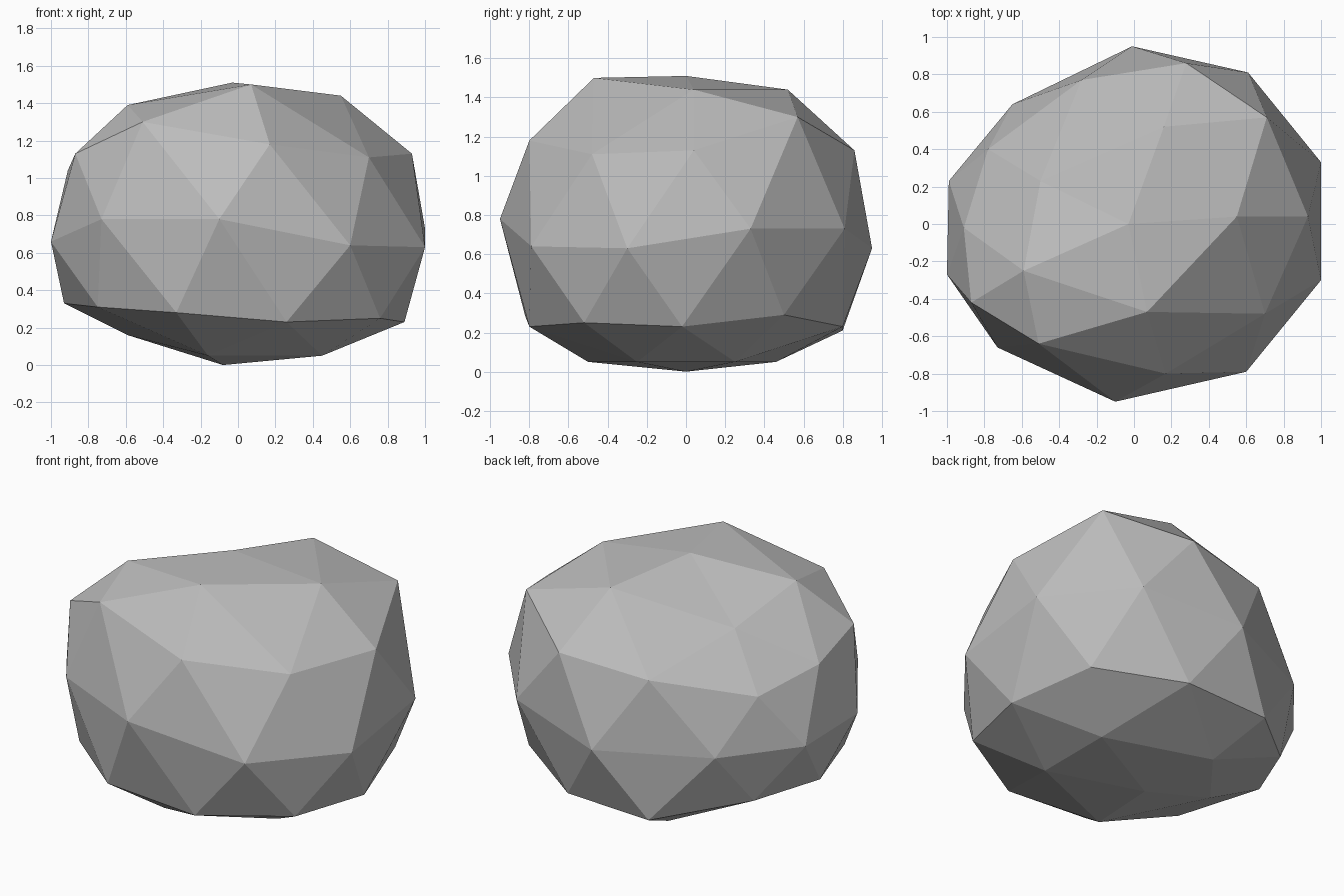
import bpy
import bmesh
import math

default_cube = bpy.data.objects.get("Cube")
if default_cube:
    bpy.data.objects.remove(default_cube, do_unlink=True)


def make_material(name, colour):
    material = bpy.data.materials.new(name)
    material.use_nodes = True
    material.diffuse_color = colour
    shader = next(node for node in material.node_tree.nodes if node.type == "BSDF_PRINCIPLED")
    shader.inputs["Base Color"].default_value = colour
    return material


def ring_number(vertex):
    """Sort the icosphere vertices into seven level rings, top to bottom."""
    height = vertex.co.z
    if abs(height) > 0.95:
        step = 3
    elif abs(height) > 0.7:
        step = 2
    elif abs(height) > 0.3:
        step = 1
    else:
        step = 0
    return 3 - int(math.copysign(step, height))


def angle_around(vertex):
    """Angle about the vertical axis, counted from just before +x."""
    return (math.atan2(vertex.co.y, vertex.co.x) + 0.1) % math.tau


# Weathered contour of the rock, one ring per level
crown = [(-.03, 0, 1.51)]
shoulder = [(.55, .04, 1.44), (.16, .52, 1.44), (-.5, .23, 1.25), (-.59, -.25, 1.39), (.07, -.47, 1.5)]
upper_side = [
    (.93, .04, 1.13), (.71, .57, 1.3), (.28, .86, 1.13), (-.28, .77, 1.07), (-.78, .4, .96),
    (-.91, -.02, 1.04), (-.87, -.42, 1.13), (-.51, -.64, 1.3), (.17, -.8, 1.18), (.7, -.48, 1.11),
]
waist = [
    (1, .33, .73), (.61, .81, .73), (-.01, .95, .63), (-.65, .64, .63), (-.99, .23, .64),
    (-1, -.27, .66), (-.73, -.66, .78), (-.1, -.95, .78), (.6, -.79, .64), (1, -.3, .63),
]
lower_side = [
    (.89, -.02, .23), (.74, .5, .29), (.26, .8, .23), (-.3, .8, .21), (-.75, .4, .3),
    (-.93, 0, .33), (-.75, -.5, .31), (-.33, -.82, .28), (.26, -.8, .23), (.76, -.52, .25),
]
underside = [(.45, .25, .05), (-.2, .46, .05), (-.59, -.03, .16), (-.16, -.5, .05), (.45, -.25, .05)]
base = [(-.08, 0, 0)]
contours = [crown, shoulder, upper_side, waist, lower_side, underside, base]

# Faceted boulder: an icosphere whose rings are pulled onto the contours
bm = bmesh.new()
bmesh.ops.create_icosphere(bm, subdivisions=2, radius=1)
rings = [[] for contour in contours]
for vertex in bm.verts:
    rings[ring_number(vertex)].append(vertex)
for ring, contour in zip(rings, contours):
    ring.sort(key=angle_around)
    for vertex, position in zip(ring, contour):
        vertex.co = position
bmesh.ops.recalc_face_normals(bm, faces=bm.faces)
for face in bm.faces:
    face.smooth = False

mesh = bpy.data.meshes.new("boulder")
bm.to_mesh(mesh)
bm.free()
mesh.materials.append(make_material("stone grey", (0.5, 0.5, 0.5, 1)))
boulder = bpy.data.objects.new("boulder", mesh)
bpy.context.scene.collection.objects.link(boulder)
